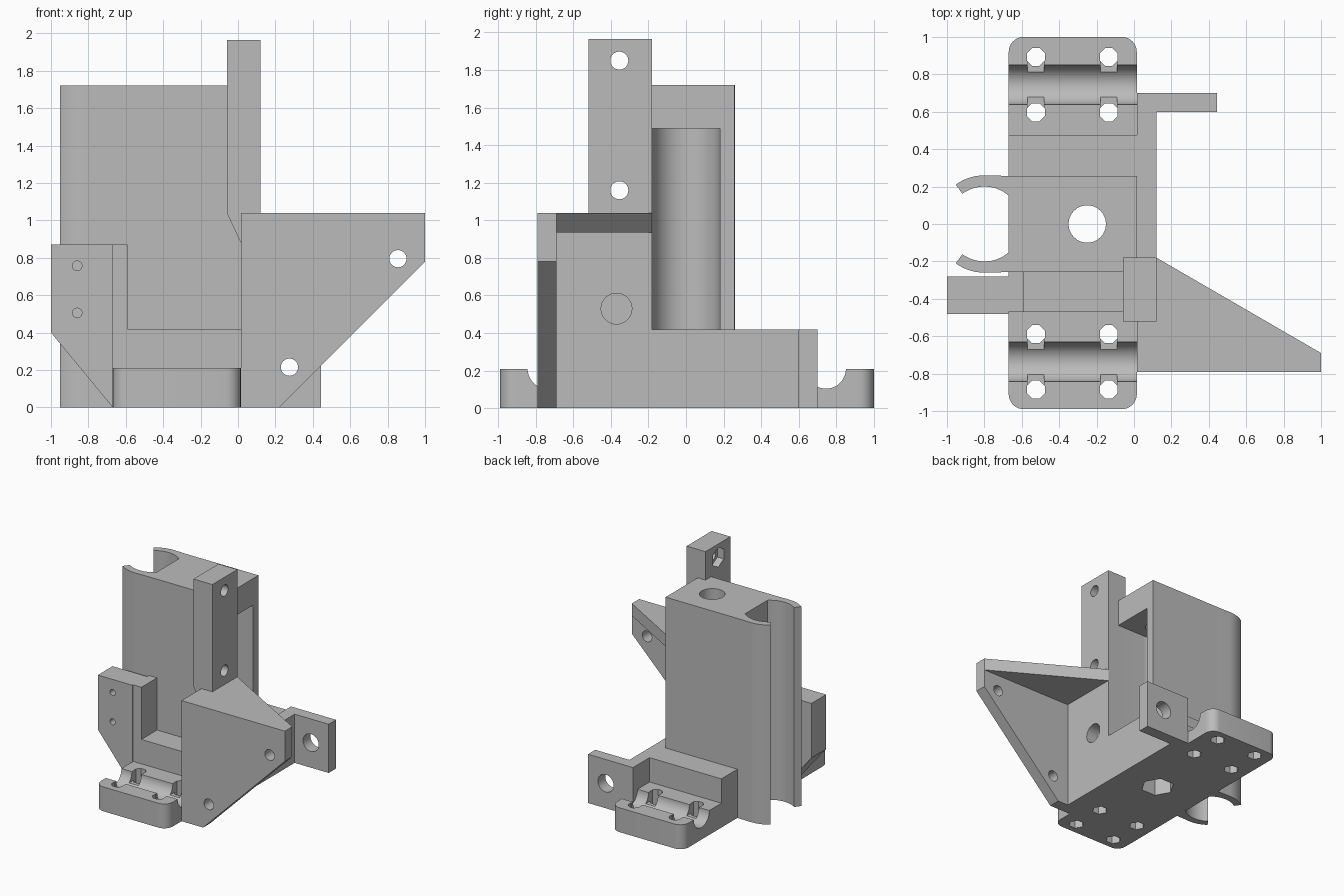
import bpy, bmesh, math
from mathutils import Vector

old = bpy.data.objects.get("Cube")
if old:
    bpy.data.objects.remove(old)

grey = bpy.data.materials.new("plain grey")
grey.use_nodes = True
grey.diffuse_color = (0.5, 0.5, 0.5, 1)
grey.node_tree.nodes["Principled BSDF"].inputs["Base Color"].default_value = (0.5, 0.5, 0.5, 1)


def prism(name, points, axis, lo, hi):
    """Extrude a 2D profile along an axis; the profile uses the other two axes in order."""
    def place(p, h):
        co = list(p)
        co.insert("xyz".index(axis), h)
        return Vector(co)
    bm = bmesh.new()
    face = bm.faces.new([bm.verts.new(place(p, lo)) for p in points])
    top = bmesh.ops.extrude_face_region(bm, geom=[face])["geom"]
    shift = place((0, 0), hi - lo)
    bmesh.ops.translate(bm, vec=shift, verts=[v for v in top if isinstance(v, bmesh.types.BMVert)])
    bmesh.ops.recalc_face_normals(bm, faces=bm.faces)
    mesh = bpy.data.meshes.new(name)
    bm.to_mesh(mesh)
    bm.free()
    mesh.materials.append(grey)
    ob = bpy.data.objects.new(name, mesh)
    bpy.context.collection.objects.link(ob)
    return ob


def box(name, x, y, z):
    return prism(name, [(x[0], y[0]), (x[1], y[0]), (x[1], y[1]), (x[0], y[1])], "z", *z)


def arc(cx, cy, r, start, end, steps):
    angles = [math.radians(start + (end - start) * i / steps) for i in range(steps + 1)]
    return [(cx + r * math.cos(a), cy + r * math.sin(a)) for a in angles]


def rod(center, r, axis, lo, hi, sides=32, turn=0):
    return prism("cutter", arc(*center, r, turn, turn + 360, sides)[:-1], axis, lo, hi)


def cut(ob, *cutters):
    bpy.context.view_layer.objects.active = ob
    for c in cutters:
        mod = ob.modifiers.new("cut", "BOOLEAN")
        mod.operation = "DIFFERENCE"
        mod.solver = "EXACT"
        mod.object = c
        bpy.ops.object.modifier_apply(modifier=mod.name)
        bpy.data.objects.remove(c)


# Common sizes
LEFT, FACE, OUT = -0.67, 0.015, 0.12
PLATE, STEP, SHELF, TOP = 0.21, 0.42, 1.04, 1.72
SCREW = (-0.25, 0)
HALF = 0.257

# Base plate with rounded corners
r = 0.08
outline = []
for cx, cy, a in ((FACE - r, 1 - r, 0), (LEFT + r, 1 - r, 90),
                  (LEFT + r, -0.99 + r, 180), (FACE - r, -0.99 + r, 270)):
    outline += arc(cx, cy, r, a, a + 90, 8)
base = prism("base_plate", outline, "z", 0, PLATE)

# Rod grooves, bolt holes with nut traps, and slots joining holes to grooves
for gy in (0.745, -0.737):
    cut(base, rod((gy, PLATE), 0.106, "x", -0.8, 0.2, 48))
    for bx in (-0.525, -0.135):
        for side in (1, -1):
            by = gy + side * 0.148
            ys = sorted((gy + side * 0.066, by))
            cut(base, rod((bx, by), 0.052, "z", -0.1, 0.3, 8, 22.5),
                box("cutter", (bx - 0.045, bx + 0.045), ys, (0.128, 0.3)),
                rod((bx, by), 0.062, "z", -0.1, 0.07, 6))
cut(base, rod(SCREW, 0.135, "z", -0.1, 0.15, 6), rod(SCREW, 0.1, "z", -0.1, 0.4))

# Raised block across the middle
core = box("core_block", (LEFT, FACE), (-0.47, 0.475), (PLATE, STEP))
cut(core, rod(SCREW, 0.1, "z", 0, 0.6))

# Tower with a round-backed pocket open to one side
tower = box("tower", (LEFT, FACE), (-HALF, HALF), (STEP, TOP))
pocket = arc(*SCREW, 0.18, 90, 270, 24) + [(0.3, -0.18), (0.3, 0.18)]
cut(tower, prism("cutter", pocket, "z", STEP - 0.1, 1.49), rod(SCREW, 0.1, "z", 1.3, 1.9))

# Pair of curved clip arms holding a bearing
cx = -0.80
for name, s in (("clip_arm_back", 1), ("clip_arm_front", -1)):
    inner_start = math.degrees(math.acos((LEFT - cx) / 0.2))
    profile = [(LEFT, HALF)] + arc(cx, 0, HALF + 0.003, 90, 126, 12) + arc(cx, 0, 0.2, 126, inner_start, 20)
    prism(name, [(x, s * y) for x, y in profile], "z", 0, TOP)

# Side rail and rear ear
box("side_rail", (FACE, OUT), (-0.18, 0.6), (0, STEP))
ear = box("rear_ear", (FACE, 0.445), (0.6, 0.7), (0, STEP))
cut(ear, rod((0.275, 0.215), 0.075, "y", 0.5, 0.8))

# Side wall, front flange and horizontal gusset
wall = box("side_wall", (FACE, OUT), (-0.69, -0.18), (0, SHELF))
cut(wall, rod((-0.37, 0.53), 0.082, "x", -0.1, 0.3))
flange = prism("front_flange", [(FACE, 0), (0.22, 0), (1, 0.78), (1, SHELF), (FACE, SHELF)],
               "y", -0.79, -0.69)
cut(flange, *[rod(c, 0.046, "y", -1, -0.5) for c in ((0.275, 0.215), (0.855, 0.795))])
prism("gusset", [(OUT, -0.69), (1, -0.69), (OUT, -0.18)], "z", 0.935, SHELF)

# Upright post with sloped foot, cross holes and nut traps
post = box("post", (-0.06, OUT), (-0.52, -0.18), (SHELF, 1.965))
for z in (1.16, 1.85):
    cut(post, rod((-0.355, z), 0.048, "x", -0.2, 0.3),
        rod((-0.355, z), 0.085, "x", -0.2, 0.0, 6, 30))
prism("post_foot", [(-0.06, SHELF), (FACE, SHELF), (FACE, 0.88)], "y", -0.52, -0.18)

# Side arm with two pilot holes and a filler against the tower
arm = prism("side_arm", [(-1, 0.40), (LEFT, 0), (LEFT, 0.87), (-1, 0.87)], "y", -0.48, -0.28)
cut(arm, *[rod((-0.86, z), 0.026, "y", -0.6, -0.2, 16) for z in (0.505, 0.757)])
box("arm_filler", (LEFT, -0.592), (-0.47, -HALF), (STEP, 0.87))

# Smooth the curved walls while keeping edges sharp
bpy.ops.object.select_all(action="DESELECT")
for ob in bpy.context.collection.objects:
    if ob.type == "MESH" and ob.data.materials and ob.data.materials[0] == grey:
        ob.select_set(True)
        bpy.context.view_layer.objects.active = ob
bpy.ops.object.shade_smooth_by_angle(angle=math.radians(30))
